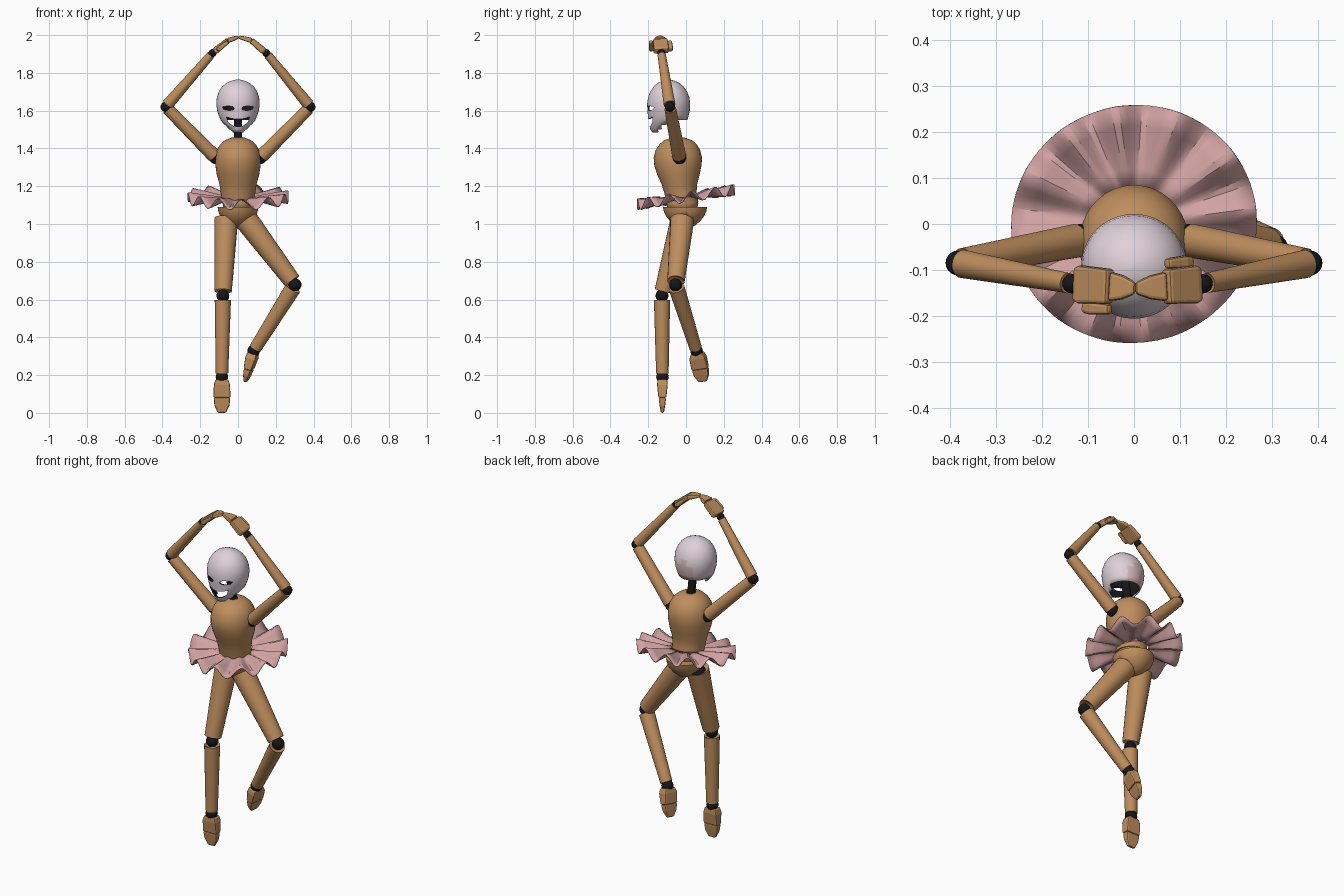
import bpy, bmesh, math
from mathutils import Vector, Matrix

old = bpy.data.objects.get("Cube")
if old:
    bpy.data.objects.remove(old)


def material(name, rgb):
    m = bpy.data.materials.new(name)
    m.use_nodes = True
    m.diffuse_color = (*rgb, 1)
    bsdf = m.node_tree.nodes["Principled BSDF"]
    bsdf.inputs["Base Color"].default_value = (*rgb, 1)
    bsdf.inputs["Roughness"].default_value = 0.6
    return m


WOOD = material("warm wood", (0.52, 0.27, 0.11))
BLACK = material("black joint", (0.008, 0.008, 0.01))
PALE = material("pale lilac", (0.74, 0.64, 0.69))
BLUSH = material("soft blush", (0.70, 0.48, 0.49))
PINK = material("dusty pink", (0.64, 0.36, 0.36))


def finish(name, bm, mats, smooth=40, matrix=None):
    bmesh.ops.recalc_face_normals(bm, faces=bm.faces)
    mesh = bpy.data.meshes.new(name)
    bm.to_mesh(mesh)
    bm.free()
    for m in mats:
        mesh.materials.append(m)
    if smooth:
        mesh.shade_smooth()
        mesh.set_sharp_from_angle(angle=math.radians(smooth))
    ob = bpy.data.objects.new(name, mesh)
    bpy.context.collection.objects.link(ob)
    if matrix:
        ob.matrix_world = matrix
    return ob


def loft(rings, n=28, caps=True):
    """Skin rings of (z, centre y, half x, half y)."""
    bm = bmesh.new()
    turn, grow = (math.pi / 4, math.sqrt(2)) if n == 4 else (0, 1)
    loops = []
    for z, cy, hx, hy in rings:
        angles = [turn + math.tau * i / n for i in range(n)]
        loops.append([bm.verts.new((math.cos(a) * hx * grow, cy + math.sin(a) * hy * grow, z))
                      for a in angles])
    for low, high in zip(loops, loops[1:]):
        for i in range(n):
            j = (i + 1) % n
            bm.faces.new((low[i], low[j], high[j], high[i]))
    if caps:
        bm.faces.new(loops[0])
        bm.faces.new(loops[-1])
    return bm


def frame(a, b, side=(1, 0, 0)):
    """Local z runs from a to b, local x lies near side."""
    z = (Vector(b) - Vector(a)).normalized()
    y = z.cross(Vector(side)).normalized()
    return Matrix.Translation(a) @ Matrix((y.cross(z), y, z)).transposed().to_4x4()


def limb(name, a, b, r0, r1, mat=WOOD):
    """Tapered rod with rounded ends."""
    length = (Vector(b) - Vector(a)).length
    bend = [math.radians(d) for d in (8, 30, 55, 75, 90)]
    rings = [(r0 * 0.6 * (1 - math.sin(t)), 0, r0 * math.sin(t), r0 * math.sin(t)) for t in bend]
    rings += [(length - r1 * 0.6 * (1 - math.sin(t)), 0, r1 * math.sin(t), r1 * math.sin(t))
              for t in reversed(bend)]
    side = (0, 1, 0)
    return finish(name, loft(rings, 20), [mat], 40, frame(a, b, side))


def ball(name, at, size, mat=BLACK):
    bm = bmesh.new()
    bmesh.ops.create_uvsphere(bm, u_segments=20, v_segments=12, radius=1)
    scale = size if isinstance(size, tuple) else (size,) * 3
    bmesh.ops.scale(bm, vec=scale, verts=bm.verts)
    return finish(name, bm, [mat], 40, Matrix.Translation(at))


def block(name, a, b, side, sections):
    """Bevelled block, sections are (fraction, half width, half thickness)."""
    length = (Vector(b) - Vector(a)).length
    bm = loft([(t * length, 0, w, h) for t, w, h in sections], 4)
    ob = finish(name, bm, [WOOD], 0, frame(a, b, side))
    bevel = ob.modifiers.new("soft edges", "BEVEL")
    bevel.width, bevel.segments = 0.007, 2
    return ob


def apply_modifiers(ob):
    dg = bpy.context.evaluated_depsgraph_get()
    mesh = bpy.data.meshes.new_from_object(ob.evaluated_get(dg))
    ob.modifiers.clear()
    ob.data = mesh


def carve(ob, cutters):
    for c in cutters:
        mod = ob.modifiers.new("cut", "BOOLEAN")
        mod.operation, mod.object, mod.solver = "DIFFERENCE", c, "EXACT"
    apply_modifiers(ob)
    for c in cutters:
        bpy.data.objects.remove(c)


# Torso, belly and pelvis
finish("torso", loft([(1.12, -.02, .088, .085), (1.17, -.03, .092, .086), (1.21, -.035, .098, .094),
                      (1.26, -.04, .112, .112), (1.31, -.043, .12, .125), (1.35, -.043, .12, .128),
                      (1.39, -.043, .112, .118), (1.42, -.042, .096, .1), (1.443, -.042, .07, .075),
                      (1.457, -.042, .035, .035)], 36), [WOOD])
ball("belly", (0, -.02, 1.11), (.082, .085, .06), WOOD)
pelvis = finish("pelvis", loft([(.98, -.005, .015, .02), (.99, -.005, .045, .05), (1.015, -.005, .077, .08),
                                (1.04, -.005, .094, .1), (1.065, -.005, .104, .112),
                                (1.09, -.005, .108, .117)], 36), [WOOD])
carve(pelvis, [ball("hip_cutter", (s * .1, -.01, .965), .082) for s in (-1, 1)])

# Legs: standing on the right, bent on the left
legs = {"right": ((-.062, -.018, 1.03), (-.08, -.127, .62), (-.085, -.125, .19), (-.085, -.125, 0), (1, 0, 0)),
        "left": ((.045, -.02, 1.02), (.302, -.055, .678), (.083, .056, .328), (.04, .09, .165), (.2, 1, 0))}
for side, (hip, knee, ankle, toe, across) in legs.items():
    hip, knee, ankle, toe = map(Vector, (hip, knee, ankle, toe))
    down, shin, step = (knee - hip).normalized(), (ankle - knee).normalized(), (toe - ankle)
    ball(side + "_hip_joint", hip + down * .03, .045)
    limb(side + "_thigh", hip, knee - down * .025, .063, .046)
    ball(side + "_knee_joint", knee, .034)
    limb(side + "_shin", knee + shin * .022, ankle - shin * .018, .043, .033)
    ball(side + "_ankle_joint", ankle, .033)
    middle = ankle + step * .58
    block(side + "_foot", ankle + step * .07, middle, across,
          [(0, .034, .026), (.3, .043, .028), (1, .045, .021)])
    block(side + "_toes", middle, toe, across, [(0, .044, .02), (.5, .04, .015), (1, .022, .008)])

# Arms raised overhead, hands meeting at the fingertips
for side, s, wrist_x, palm_x, tip_x in (("left", 1, .15, .07, .003), ("right", -1, .135, .052, -.003)):
    shoulder = Vector((s * .118, -.035, 1.352))
    elbow = Vector((s * .383, -.085, 1.62))
    wrist = Vector((s * wrist_x, -.13, 1.905))
    knuckle = Vector((s * palm_x, -.136, 1.972))
    up, fore = (elbow - shoulder).normalized(), (wrist - elbow).normalized()
    ball(side + "_shoulder_joint", shoulder, .035)
    limb(side + "_upper_arm", shoulder + up * .012, elbow - up * .015, .037, .031)
    ball(side + "_elbow_joint", elbow, .027)
    limb(side + "_forearm", elbow + fore * .016, wrist - fore * .014, .031, .022)
    ball(side + "_wrist_joint", wrist, .021)
    across = (0, 1, 0)
    block(side + "_palm", wrist.lerp(knuckle, .12), knuckle, across,
          [(0, .036, .016), (.15, .041, .018), (1, .038, .015)])
    block(side + "_fingers", knuckle, (s * tip_x, -.14, 1.99), across,
          [(0, .032, .014), (.5, .026, .012), (1, .013, .008)])
    out = Vector((0, s * .05, -.006))
    block(side + "_thumb", wrist.lerp(knuckle, .3) + out, knuckle + out, across,
          [(0, .011, .01), (.3, .014, .013), (1, .011, .01)])

# Neck
limb("neck", (0, -.045, 1.43), (0, -.075, 1.6), .022, .022, BLACK)
ball("neck_base", (0, -.045, 1.45), (.03, .03, .016))

# Hollow head: (z, half width, front y, back y), open beneath behind the jaw
shape = [(1.485, .034, -.178, -.03), (1.5, .05, -.188, -.02), (1.525, .072, -.196, -.01),
         (1.55, .092, -.2, .008), (1.575, .102, -.202, .014), (1.6, .11, -.204, .02),
         (1.635, .115, -.206, .022), (1.67, .112, -.201, .018), (1.7, .102, -.19, .006),
         (1.727, .085, -.172, -.012), (1.747, .061, -.149, -.035), (1.76, .032, -.12, -.064),
         (1.765, .006, -.098, -.086)]
bm = loft([(z, (f + b) / 2, w, (b - f) / 2) for z, w, f, b in shape], 40, caps=False)
bm.faces.new([v for v in bm.verts if v.co.z > 1.764])
gone = []
for f in bm.faces:
    c = f.calc_center_median()
    if c.z < 1.55 and c.y > -.16 + (c.z - 1.485) * 1.1:
        gone.append(f)
    elif c.y > -.02 and (c.x / .055) ** 2 + ((c.z - 1.6) / .055) ** 2 < 1:
        f.material_index = 1
bmesh.ops.delete(bm, geom=gone, context="FACES")
head = finish("head", bm, [PALE, BLUSH, BLACK], 45)
shell = head.modifiers.new("shell", "SOLIDIFY")
shell.thickness, shell.offset, shell.material_offset = .008, -1, 2
apply_modifiers(head)


def prism(name, outline):
    """Face cutter pushed back from an x-z outline."""
    bm = bmesh.new()
    face = bm.faces.new([bm.verts.new((x, -.26, z)) for x, z in outline])
    push = bmesh.ops.extrude_face_region(bm, geom=[face])["geom"]
    bmesh.ops.translate(bm, vec=(0, .13, 0), verts=[v for v in push if isinstance(v, bmesh.types.BMVert)])
    return finish(name, bm, [BLACK], 0)


# Slanted eye slots and a wide grin
cutters = [prism("eye_cutter", [(s * x, z) for x, z in
                                ((.02, 1.606), (.045, 1.6), (.075, 1.606), (.083, 1.62), (.05, 1.626), (.024, 1.62))])
           for s in (-1, 1)]
grin = [(-.062, 1.567), (-.035, 1.558), (0, 1.555), (.035, 1.558), (.062, 1.567),
        (.052, 1.54), (.03, 1.521), (0, 1.515), (-.03, 1.521), (-.052, 1.54)]
carve(head, cutters + [prism("mouth_cutter", grin)])

# Ruffled skirt, tilted up at the back
WAVES, STEPS = 12, 8
bm = bmesh.new()
rows = []
for k in range(5):
    t = k / 4
    row = []
    for i in range(WAVES * STEPS):
        a = math.tau * i / (WAVES * STEPS)
        wave = math.sin(a * WAVES + .5 * math.sin(3 * a))
        r = .075 + .188 * t + .005 * t * math.sin(2 * a + 1)
        y = r * math.sin(a)
        row.append(bm.verts.new((r * math.cos(a), y, 1.142 + .15 * y + .03 * t * wave)))
    rows.append(row)
for inner, outer in zip(rows, rows[1:]):
    for i in range(len(inner)):
        j = (i + 1) % len(inner)
        bm.faces.new((inner[i], outer[i], outer[j], inner[j]))
skirt = finish("skirt", bm, [PINK], 30)
cloth = skirt.modifiers.new("cloth", "SOLIDIFY")
cloth.thickness, cloth.offset = .004, 0
